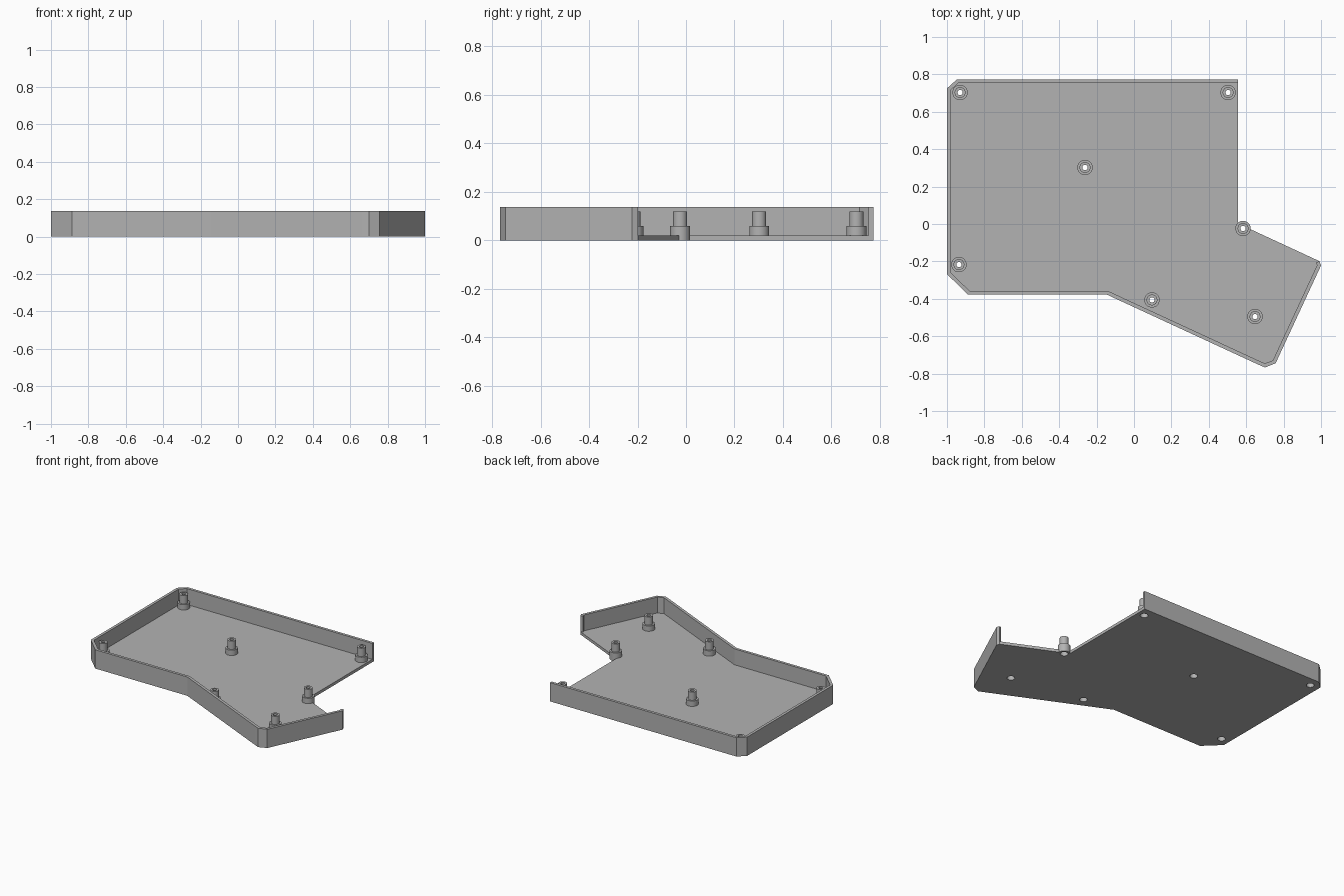
import bpy, bmesh, math
from mathutils import Vector

cube = bpy.data.objects.get("Cube")
if cube:
    bpy.data.objects.remove(cube, do_unlink=True)

FLOOR, HEIGHT, WALL = 0.021, 0.137, 0.02

grey = bpy.data.materials.new("plain_grey")
grey.use_nodes = True
colour = (0.45, 0.45, 0.45, 1)
grey.diffuse_color = colour
grey.node_tree.nodes["Principled BSDF"].inputs["Base Color"].default_value = colour

# Walled rim, counter-clockwise from the open back corner to the open tip
rim = [Vector(p) for p in [
    (0.556, 0.773), (-0.947, 0.773), (-1, 0.725), (-1, -0.268), (-0.887, -0.378),
    (-0.144, -0.378), (0.665, -0.752), (0.70, -0.767), (0.757, -0.745),
    (1, -0.222), (0.992, -0.199)]]
inner_corner = Vector((0.556, 0.003))


def finish(name, bm):
    bmesh.ops.recalc_face_normals(bm, faces=bm.faces)
    mesh = bpy.data.meshes.new(name)
    bm.to_mesh(mesh)
    bm.free()
    mesh.materials.append(grey)
    obj = bpy.data.objects.new(name, mesh)
    bpy.context.collection.objects.link(obj)
    return obj


def prism(name, outline, z0, z1):
    bm = bmesh.new()
    face = bm.faces.new([bm.verts.new((p.x, p.y, z0)) for p in outline])
    top = bmesh.ops.extrude_face_region(bm, geom=[face])["geom"]
    verts = [v for v in top if isinstance(v, bmesh.types.BMVert)]
    bmesh.ops.translate(bm, verts=verts, vec=(0, 0, z1 - z0))
    return finish(name, bm)


def inset_path(path, dist):
    """Offset an open path to its left with mitred corners."""
    normals = []
    for a, b in zip(path, path[1:]):
        d = (b - a).normalized()
        normals.append(Vector((-d.y, d.x)))
    result = []
    for i, p in enumerate(path):
        n0, n1 = normals[max(i - 1, 0)], normals[min(i, len(normals) - 1)]
        result.append(p + (n0 + n1) * dist / (1 + n0.dot(n1)))
    return result


def lathe(name, profile, x, y, sides=32):
    bm = bmesh.new()
    rings = []
    for r, z in profile:
        rings.append([bm.verts.new((x + r * math.cos(t), y + r * math.sin(t), z))
                      for t in (2 * math.pi * k / sides for k in range(sides))])
    for a, b in zip(rings, rings[1:] + rings[:1]):
        for k in range(sides):
            j = (k + 1) % sides
            bm.faces.new((a[k], a[j], b[j], b[k]))
    return finish(name, bm)


# Floor plate and upright wall
floor = prism("floor_plate", rim + [inner_corner], 0, FLOOR)
prism("outer_wall", rim + inset_path(rim, WALL)[::-1], 0, HEIGHT)

# Stepped screw posts with a through hole and a wider recess underneath
post_profile = [(0.041, 0), (0.041, 0.06), (0.029, 0.06), (0.029, 0.12),
                (0.014, 0.12), (0.014, 0.04), (0.026, 0.04), (0.026, 0)]
posts = {
    "back_right": (-0.93, 0.703), "back_left": (0.503, 0.703),
    "middle": (-0.262, 0.302), "front_right": (-0.936, -0.217),
    "inner_corner": (0.583, -0.024), "front_middle": (0.096, -0.406),
    "front_left": (0.647, -0.495)}
circle = [Vector((math.cos(t), math.sin(t))) * 0.0395
          for t in (2 * math.pi * k / 32 for k in range(32))]
for place, (x, y) in posts.items():
    post = lathe(place + "_screw_post", post_profile, x, y)
    bpy.ops.object.select_all(action='DESELECT')
    post.select_set(True)
    bpy.context.view_layer.objects.active = post
    bpy.ops.object.shade_smooth_by_angle(angle=math.radians(30))

    # Opening in the floor beneath the post
    cutter = prism(place + "_hole_cutter", [c + Vector((x, y)) for c in circle], -0.05, 0.05)
    cutter.hide_render = True
    cutter.hide_set(True)
    cutter.display_type = 'WIRE'
    cut = floor.modifiers.new(place + "_hole", 'BOOLEAN')
    cut.operation = 'DIFFERENCE'
    cut.solver = 'EXACT'
    cut.object = cutter
